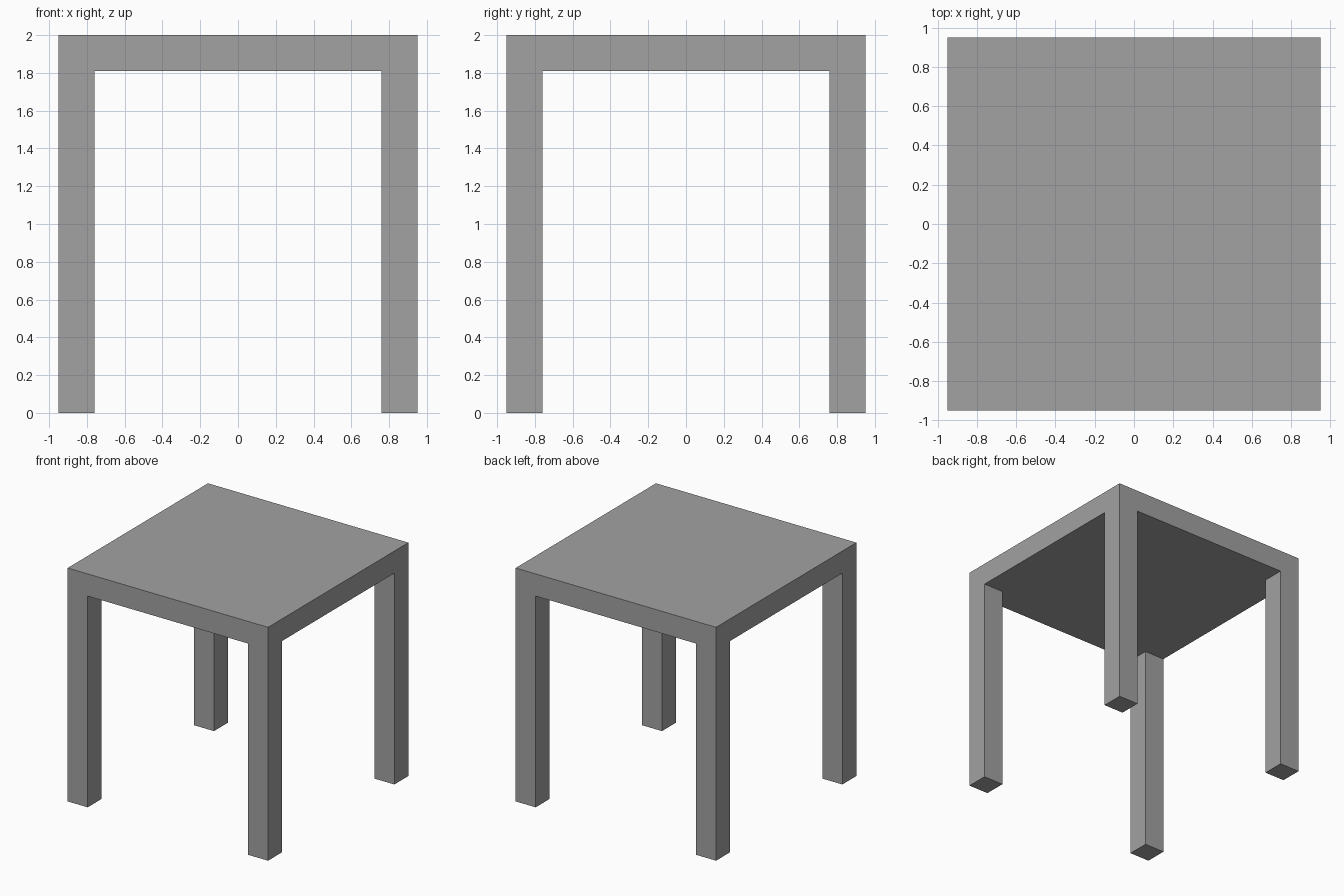
import bpy
import bmesh
from mathutils import Matrix, Vector

if "Cube" in bpy.data.objects:
    bpy.data.objects.remove(bpy.data.objects["Cube"])

HALF = 0.95        # half width of the square top
LEG = 0.19         # leg thickness
HEIGHT = 2.0
UNDER = 1.81       # underside of the top

bm = bmesh.new()

# Table top slab
thick = HEIGHT - UNDER
bmesh.ops.create_cube(bm, size=1, matrix=Matrix.Translation((0, 0, UNDER + thick / 2))
                      @ Matrix.Diagonal((2 * HALF, 2 * HALF, thick, 1)))

# Cut lines that mark the leg footprints
inner = HALF - LEG
for axis in (Vector((1, 0, 0)), Vector((0, 1, 0))):
    for side in (-1, 1):
        bmesh.ops.bisect_plane(bm, geom=bm.verts[:] + bm.edges[:] + bm.faces[:],
                               plane_co=axis * side * inner, plane_no=axis)

# Legs, extruded down from the four underside corners
bm.normal_update()
corners = []
for f in bm.faces:
    c = f.calc_center_median()
    if f.normal.z < -0.9 and abs(c.x) > inner and abs(c.y) > inner:
        corners.append(f)
feet = bmesh.ops.extrude_discrete_faces(bm, faces=corners)["faces"]
for f in feet:
    for v in f.verts:
        v.co.z = 0

# Merge flush faces into clean flat panels
bmesh.ops.dissolve_limit(bm, angle_limit=0.01, verts=bm.verts[:], edges=bm.edges[:])
bmesh.ops.recalc_face_normals(bm, faces=bm.faces[:])

mesh = bpy.data.meshes.new("side_table")
bm.to_mesh(mesh)
bm.free()
table = bpy.data.objects.new("side_table", mesh)
bpy.context.collection.objects.link(table)

# Dark grey finish
finish = bpy.data.materials.new("dark_grey")
finish.diffuse_color = (0.36, 0.36, 0.36, 1)
finish.use_nodes = True
finish.node_tree.nodes["Principled BSDF"].inputs["Base Color"].default_value = finish.diffuse_color
mesh.materials.append(finish)
